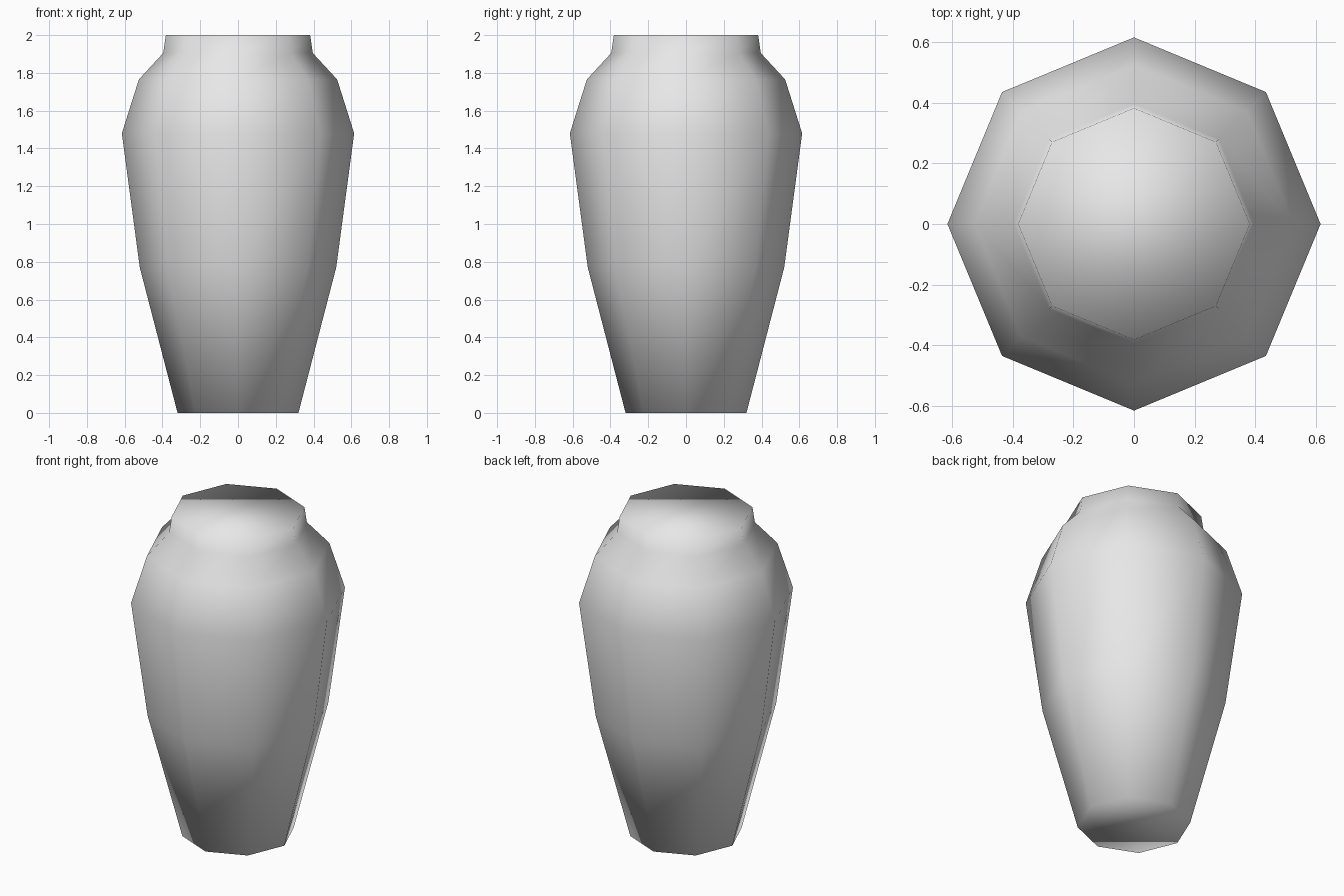
import bpy
import bmesh
from math import cos, sin, tau

default = bpy.data.objects.get("Cube")
if default:
    bpy.data.objects.remove(default, do_unlink=True)

SIDES = 8
# Radius and height of each ring, from foot to rim
PROFILE = [(0.32, 0), (0.52, 0.77), (0.615, 1.48),
           (0.525, 1.765), (0.396, 1.905), (0.382, 2)]


def make_material(name, colour):
    mat = bpy.data.materials.new(name)
    mat.use_nodes = True
    mat.diffuse_color = colour
    mat.node_tree.nodes["Principled BSDF"].inputs["Base Color"].default_value = colour
    return mat


def make_ring(bm, radius, z):
    angles = [tau * i / SIDES for i in range(SIDES)]
    return [bm.verts.new((radius * cos(a), radius * sin(a), z)) for a in angles]


# Vase body: eight-sided rings joined by quads, closed at foot and rim
bm = bmesh.new()
rings = [make_ring(bm, r, z) for r, z in PROFILE]
for low, high in zip(rings, rings[1:]):
    for i in range(SIDES):
        j = (i + 1) % SIDES
        bm.faces.new((low[i], low[j], high[j], high[i]))
bm.faces.new(reversed(rings[0]))
bm.faces.new(rings[-1])

# Soft shading runs over every edge, caps included
for face in bm.faces:
    face.smooth = True

mesh = bpy.data.meshes.new("vase_body")
bm.to_mesh(mesh)
bm.free()
mesh.materials.append(make_material("pale_grey", (0.8, 0.8, 0.8, 1)))
vase = bpy.data.objects.new("vase_body", mesh)
bpy.context.collection.objects.link(vase)
